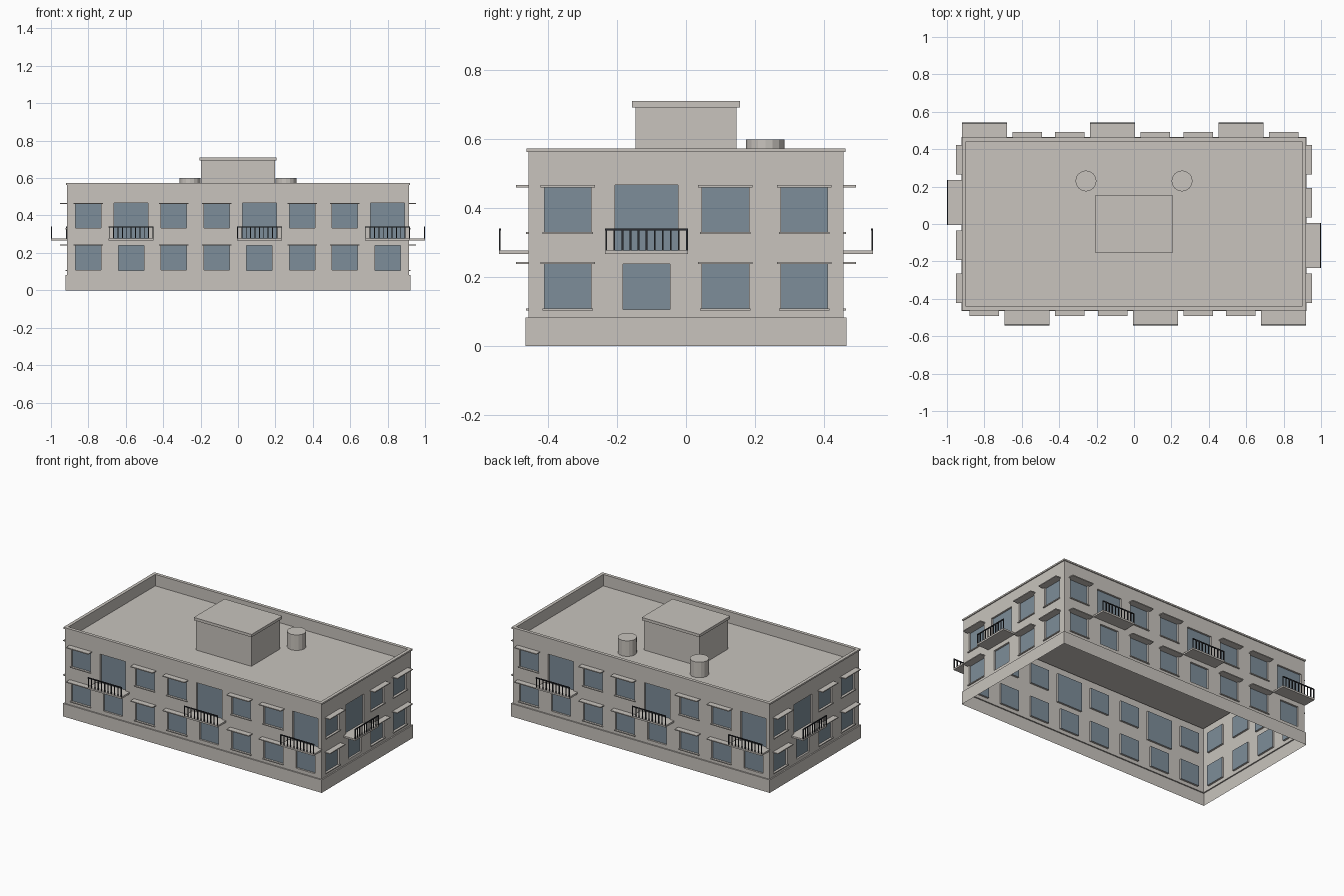
import bpy
import bmesh
import math
from mathutils import Matrix, Vector

cube = bpy.data.objects.get("Cube")
if cube:
    bpy.data.objects.remove(cube, do_unlink=True)


def material(name, color):
    m = bpy.data.materials.new(name)
    m.use_nodes = True
    m.diffuse_color = (*color, 1)
    m.node_tree.nodes["Principled BSDF"].inputs["Base Color"].default_value = (*color, 1)
    return m


PLASTER = material("warm grey plaster", (0.58, 0.55, 0.51))
GLASS = material("blue grey glass", (0.205, 0.266, 0.319))
IRON = material("dark iron", (0.025, 0.027, 0.032))

BAY = 0.2286                      # width of one window bay
HX, HY = 4 * BAY, 2 * BAY         # half size of the walls
WALL_BASE, WALL_TOP, DECK = 0.083, 0.564, 0.5
WIN, DOOR = 0.068, 0.091          # half widths of the openings
LOW, HIGH = (0.106, 0.239), (0.329, 0.461)
DOOR_Z = (0.278, 0.467)
RECESS = 0.012
BALCONY_DEPTH = 0.0857

# Each facade: turn about z, distance from centre, bays, bays with a balcony
FACADES = [(0, HY, 8, (1, 4, 7)), (90, HX, 4, (1,)),
           (180, HY, 8, (1, 4, 7)), (270, HX, 4, (1,))]


def finish(name, bm, *mats):
    me = bpy.data.meshes.new(name)
    bm.to_mesh(me)
    bm.free()
    for m in mats:
        me.materials.append(m)
    ob = bpy.data.objects.new(name, me)
    bpy.context.collection.objects.link(ob)
    return ob


def box(bm, x, y, z, turn=Matrix()):
    """Add a box from three (low, high) ranges."""
    size = [hi - lo for lo, hi in (x, y, z)]
    mid = Vector([(hi + lo) / 2 for lo, hi in (x, y, z)])
    bmesh.ops.create_cube(
        bm, size=1, matrix=turn @ Matrix.Translation(mid) @ Matrix.Diagonal((*size, 1)))


def loft(bm, profile, cap=False):
    """Skin rectangles given as (offset from the wall, height)."""
    loops = [[bm.verts.new((sx * (HX + o), sy * (HY + o), z))
              for sx, sy in ((-1, -1), (1, -1), (1, 1), (-1, 1))] for o, z in profile]
    for a, b in zip(loops, loops[1:]):
        for i in range(4):
            j = (i + 1) % 4
            bm.faces.new((a[i], a[j], b[j], b[i]))
    if cap:
        bm.faces.new(loops[-1])


def inside(u, z, half, span):
    return abs(u) < half and span[0] < z < span[1]


def is_opening(u, z, has_door):
    if inside(u, z, WIN, LOW):
        return True
    return inside(u, z, DOOR, DOOR_Z) if has_door else inside(u, z, WIN, HIGH)


# Walls with recessed windows and balcony doors
walls = bmesh.new()
us = (-BAY / 2, -DOOR, -WIN, WIN, DOOR, BAY / 2)
zs = sorted((WALL_BASE, *LOW, *HIGH, *DOOR_Z, WALL_TOP))
for angle, dist, count, doors in FACADES:
    turn = Matrix.Rotation(math.radians(angle), 4, "Z")
    openings = []
    for i in range(count):
        c = (i - (count - 1) / 2) * BAY
        for u0, u1 in zip(us, us[1:]):
            for z0, z1 in zip(zs, zs[1:]):
                corners = ((u0, z0), (u1, z0), (u1, z1), (u0, z1))
                f = walls.faces.new(
                    [walls.verts.new(turn @ Vector((c + u, -dist, z))) for u, z in corners])
                if is_opening((u0 + u1) / 2, (z0 + z1) / 2, i in doors):
                    openings.append(f)
    bmesh.ops.remove_doubles(walls, verts=walls.verts, dist=0.0005)
    openings = [f for f in openings if f.is_valid]
    new = bmesh.ops.extrude_face_region(walls, geom=openings)["geom"]
    bmesh.ops.delete(walls, geom=[f for f in openings if f.is_valid], context="FACES_ONLY")
    verts = [g for g in new if isinstance(g, bmesh.types.BMVert)]
    bmesh.ops.translate(walls, verts=verts, vec=turn @ Vector((0, RECESS, 0)))
    for g in new:
        if isinstance(g, bmesh.types.BMFace):
            g.material_index = 1
finish("walls", walls, PLASTER, GLASS)

# Hoods, sills, balconies and railings
hoods, sills, slabs, rails = (bmesh.new() for _ in range(4))
for angle, dist, count, doors in FACADES:
    turn = Matrix.Rotation(math.radians(angle), 4, "Z")

    def ledge(bm, c, half, depth, z):
        box(bm, (c - half, c + half), (-dist - depth, -dist), z, turn)

    for i in range(count):
        c = (i - (count - 1) / 2) * BAY
        if i not in doors:
            for bottom, top in (LOW, HIGH):
                ledge(hoods, c, 0.079, 0.036, (top, top + 0.006))
                ledge(sills, c, 0.073, 0.007, (bottom - 0.003, bottom + 0.003))
            continue
        half = 0.12
        ledge(slabs, c, half, BALCONY_DEPTH, (0.267, DOOR_Z[0]))
        out = -dist - BALCONY_DEPTH
        box(rails, (c - half, c + half), (out, out + 0.006), (0.336, 0.342), turn)
        bars = 11
        for k in range(bars):
            x = c - half + 0.003 + k * (2 * half - 0.006) / (bars - 1)
            box(rails, (x - 0.0025, x + 0.0025), (out + 0.0005, out + 0.0055),
                (DOOR_Z[0], 0.336), turn)
finish("window_hoods", hoods, PLASTER)
finish("window_sills", sills, PLASTER)
finish("balcony_slabs", slabs, PLASTER)
finish("balcony_railings", rails, IRON)

# Plinth around the open base
plinth = bmesh.new()
loft(plinth, [(0.008, 0), (0.008, WALL_BASE), (0, WALL_BASE)])
finish("plinth", plinth, PLASTER)

# Parapet coping, inner parapet and sunken roof deck
roof = bmesh.new()
loft(roof, [(0, WALL_TOP), (0.006, WALL_TOP), (0.006, 0.574),
            (-0.015, 0.574), (-0.015, DECK)], cap=True)
finish("parapet_and_roof", roof, PLASTER)

# Rooftop stair house with overhanging lid
house = bmesh.new()
box(house, (-0.198, 0.198), (-0.147, 0.147), (DECK, 0.693))
box(house, (-0.206, 0.206), (-0.156, 0.156), (0.693, 0.711))
finish("stair_house", house, PLASTER)

# Round rooftop tanks
for side, x in (("right", -0.257), ("left", 0.257)):
    tank = bmesh.new()
    bmesh.ops.create_cone(tank, cap_ends=True, segments=16, radius1=0.056, radius2=0.056,
                          depth=0.1, matrix=Matrix.Translation((x, 0.23, DECK + 0.05)))
    finish(side + "_roof_tank", tank, PLASTER)
